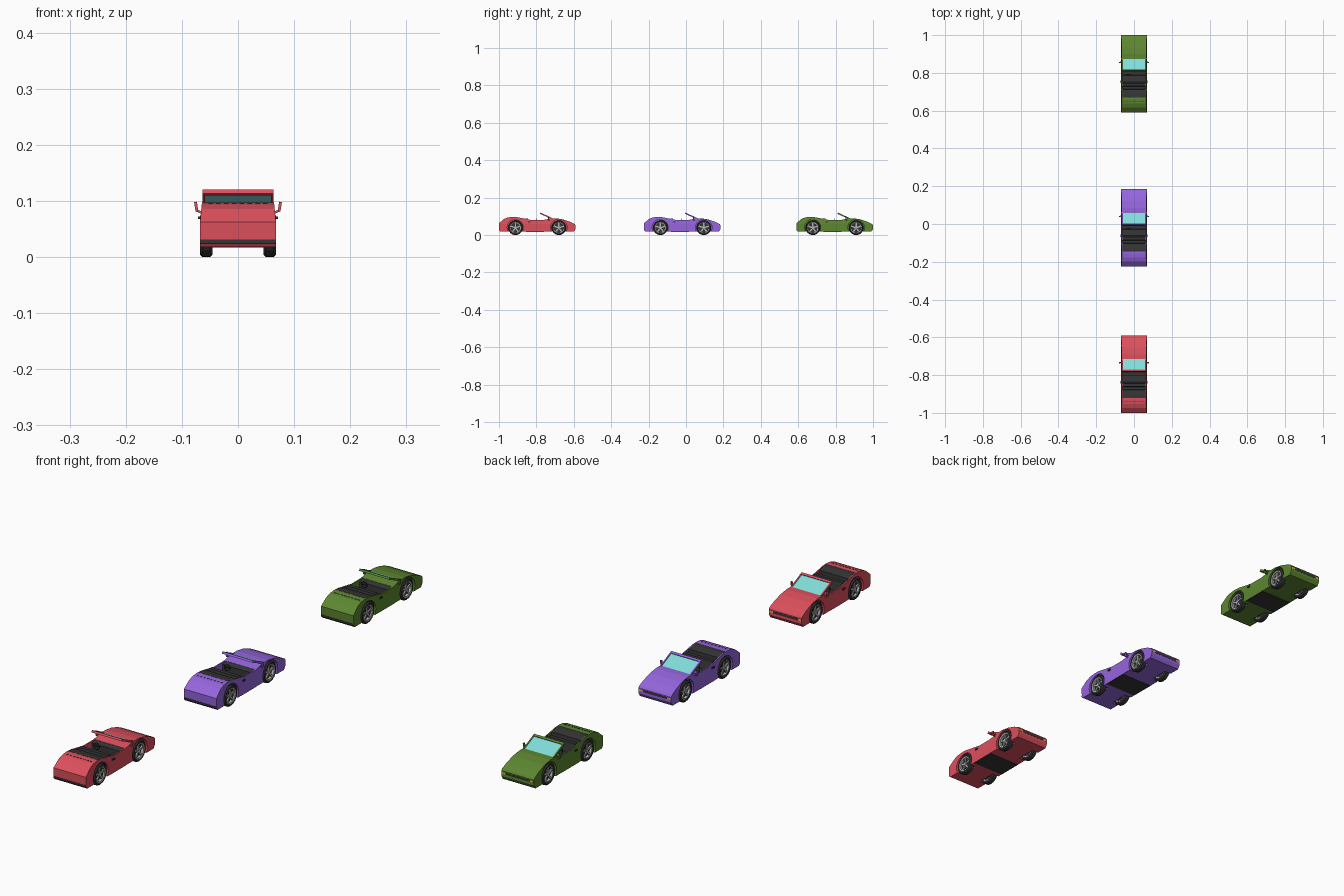
import bpy, bmesh, math
from mathutils import Matrix, Vector

if "Cube" in bpy.data.objects:
    bpy.data.objects.remove(bpy.data.objects["Cube"])


def material(name, rgb):
    m = bpy.data.materials.new(name)
    m.diffuse_color = (*rgb, 1)
    m.use_nodes = True
    m.node_tree.nodes["Principled BSDF"].inputs["Base Color"].default_value = m.diffuse_color
    return m


BLACK = material("black", (0.035, 0.035, 0.035))
GLASS = material("glass", (0.22, 0.72, 0.7))
SILVER = material("silver", (0.45, 0.45, 0.45))
ORANGE = material("orange", (0.8, 0.4, 0.08))


def make(name, bm, mat=None, loc=(0, 0, 0)):
    bmesh.ops.recalc_face_normals(bm, faces=bm.faces)
    me = bpy.data.meshes.new(name)
    bm.to_mesh(me)
    bm.free()
    if mat:
        me.materials.append(mat)
    ob = bpy.data.objects.new(name, me)
    ob.location = loc
    bpy.context.collection.objects.link(ob)
    return ob


def prism(points, half):
    """Side profile (y, z) extruded across x."""
    bm = bmesh.new()
    face = bm.faces.new([bm.verts.new((-half, y, z)) for y, z in points])
    ext = bmesh.ops.extrude_face_region(bm, geom=[face])
    bmesh.ops.translate(bm, vec=(2 * half, 0, 0),
                        verts=[v for v in ext["geom"] if isinstance(v, bmesh.types.BMVert)])
    return bm


def add_box(bm, centre, size, rot=Matrix()):
    bmesh.ops.create_cube(bm, size=1, matrix=Matrix.Translation(centre) @ rot
                          @ Matrix.Diagonal((*size, 1)))


def add_cylinder(bm, centre, radius, depth, n=24):
    bmesh.ops.create_cone(bm, cap_ends=True, segments=n, radius1=radius, radius2=radius,
                          depth=depth, matrix=Matrix.Translation(centre)
                          @ Matrix.Rotation(math.pi / 2, 4, 'Y'))


def lathe(bm, profile, n=24):
    """Closed (radius, x) profile spun around the x axis."""
    rings = [[bm.verts.new((x, r * math.cos(2 * math.pi * k / n), r * math.sin(2 * math.pi * k / n)))
              for r, x in profile] for k in range(n)]
    for k in range(n):
        a, b = rings[k], rings[(k + 1) % n]
        for i in range(len(profile)):
            j = (i + 1) % len(profile)
            bm.faces.new((a[i], a[j], b[j], b[i]))


BODY = [(-0.198, 0.018), (-0.204, 0.026), (-0.205, 0.063), (-0.178, 0.086), (-0.158, 0.094),
        (-0.135, 0.097), (-0.11, 0.096), (-0.075, 0.089), (-0.03, 0.08), (0.03, 0.08),
        (0.075, 0.089), (0.105, 0.089), (0.14, 0.083), (0.175, 0.071), (0.2, 0.059),
        (0.205, 0.052), (0.205, 0.032), (0.196, 0.018)]
AXLES = (-0.117, 0.115)


def half_width(z):
    return 0.068 - max(0, z - 0.06) * 0.1


def body_mesh():
    # Tapered hull
    bm = prism(BODY, 0.068)
    bmesh.ops.bisect_plane(bm, geom=bm.verts[:] + bm.edges[:] + bm.faces[:],
                           plane_co=(0, 0, 0.06), plane_no=(0, 0, 1))
    for v in bm.verts:
        v.co.x = math.copysign(half_width(v.co.z), v.co.x)
    hull = make("hull_helper", bm)
    # Cockpit opening and wheel wells
    cut = bmesh.new()
    add_box(cut, (0, -0.047, 0.085), (0.122, 0.158, 0.12))
    cutters = [make("cockpit_cutter", cut)]
    for s in (-1, 1):
        for y in AXLES:
            cut = bmesh.new()
            add_cylinder(cut, (s * 0.062, y, 0.04), 0.044, 0.042, 28)
            cutters.append(make("wheel_well_cutter", cut))
    for c in cutters:
        c.hide_render = True
        mod = hull.modifiers.new("cut", 'BOOLEAN')
        mod.object, mod.operation, mod.solver = c, 'DIFFERENCE', 'EXACT'
    dg = bpy.context.evaluated_depsgraph_get()
    me = bpy.data.meshes.new_from_object(hull.evaluated_get(dg))
    for o in cutters + [hull]:
        bpy.data.objects.remove(o)
    return me


def wheel(loc, side):
    # Tyre, rim ring, hub and five spokes
    bm = bmesh.new()
    lathe(bm, [(0.028, -0.01), (0.035, -0.011), (0.039, -0.007), (0.039, 0.007),
               (0.035, 0.011), (0.028, 0.01)])
    make("tyre", bm, BLACK, loc)
    bm = bmesh.new()
    lathe(bm, [(0.025, -0.009), (0.029, -0.009), (0.029, 0.0105), (0.025, 0.0095)])
    add_cylinder(bm, (side * 0.005, 0, 0), 0.007, 0.008, 12)
    for k in range(5):
        rot = Matrix.Rotation(2 * math.pi * k / 5, 4, 'X')
        add_box(bm, rot @ Vector((side * 0.005, 0, 0.015)), (0.005, 0.007, 0.024), rot)
    make("wheel_rim", bm, SILVER, loc)
    bm = bmesh.new()
    add_cylinder(bm, (-side * 0.003, 0, 0), 0.027, 0.006)
    make("brake_disc", bm, BLACK, loc)


def windshield(c, paint):
    base, top = Vector((0, 0.08, 0.087)), Vector((0, 0.02, 0.115))
    mid, d = (base + top) / 2, top - base
    rot = Matrix.Rotation(math.atan2(d.z, d.y) - math.pi, 4, 'X')
    bm = bmesh.new()
    add_box(bm, mid, (0.118, d.length, 0.003), rot)
    make("windshield_glass", bm, GLASS, c)
    bm = bmesh.new()
    add_box(bm, top, (0.126, 0.009, 0.008), rot)
    for s in (-1, 1):
        add_box(bm, mid + Vector((s * 0.061, 0, 0)), (0.005, d.length, 0.007), rot)
    make("windshield_frame", bm, paint, c)


def car(y0, paint, hull):
    c = (0, y0, 0)
    me = hull.copy()
    me.materials.clear()
    me.materials.append(paint)
    body = bpy.data.objects.new("car_body", me)
    body.location = c
    bpy.context.collection.objects.link(body)
    windshield(c, paint)
    # Black interior: rear cover, bench seat, floor and dashboard
    seat = [(-0.125, 0.024), (-0.125, 0.0965), (-0.11, 0.096), (-0.083, 0.09), (-0.081, 0.066),
            (-0.068, 0.066), (-0.064, 0.088), (-0.05, 0.088), (-0.042, 0.053), (-0.008, 0.05),
            (-0.006, 0.032), (0.012, 0.032), (0.014, 0.074), (0.031, 0.08), (0.031, 0.024)]
    make("interior", prism(seat, 0.0605), BLACK, c)
    bm = bmesh.new()
    add_box(bm, (0, -0.012, 0.0195), (0.135, 0.095, 0.005))
    make("floor_panel", bm, BLACK, c)
    # Steering wheel
    bm = bmesh.new()
    lathe(bm, [(0.011, -0.001), (0.013, -0.001), (0.013, 0.001), (0.011, 0.001)], 16)
    add_box(bm, (0, 0, 0), (0.002, 0.023, 0.003))
    sw = make("steering_wheel", bm, BLACK, (-0.03, y0 - 0.002, 0.076))
    sw.rotation_euler = (0, 0, math.radians(90))
    # Bumper strips and deck vents
    bm = bmesh.new()
    add_box(bm, (0, -0.204, 0.028), (0.134, 0.003, 0.007))
    add_box(bm, (0, 0.2045, 0.045), (0.1, 0.002, 0.008))
    for k in range(8):
        add_box(bm, ((k - 3.5) * 0.014, -0.147, 0.0955), (0.008, 0.002, 0.002))
    make("grille_and_trim", bm, BLACK, c)
    lamps, handles, mirrors = bmesh.new(), bmesh.new(), bmesh.new()
    for s in (-1, 1):
        add_box(lamps, (s * 0.058, 0.2045, 0.045), (0.014, 0.002, 0.007))
        add_box(handles, (s * 0.069, -0.043, 0.07), (0.005, 0.013, 0.005))
        # Mirror stalk and housing
        add_box(mirrors, (s * 0.069, 0.062, 0.081), (0.011, 0.005, 0.004),
                Matrix.Rotation(-s * 0.4, 4, 'Y'))
        add_box(mirrors, (s * 0.0745, 0.06, 0.09), (0.005, 0.007, 0.017),
                Matrix.Rotation(s * 0.15, 4, 'Y'))
        for y in AXLES:
            wheel((s * 0.0565, y0 + y, 0.039), s)
    make("indicator_lamps", lamps, ORANGE, c)
    make("door_handles", handles, BLACK, c)
    make("side_mirrors", mirrors, paint, c)


hull_mesh = body_mesh()
for y0, name, rgb in ((-0.795, "red_paint", (0.72, 0.08, 0.11)),
                      (-0.02, "purple_paint", (0.3, 0.13, 0.72)),
                      (0.795, "green_paint", (0.11, 0.24, 0.03))):
    car(y0, material(name, rgb), hull_mesh)
